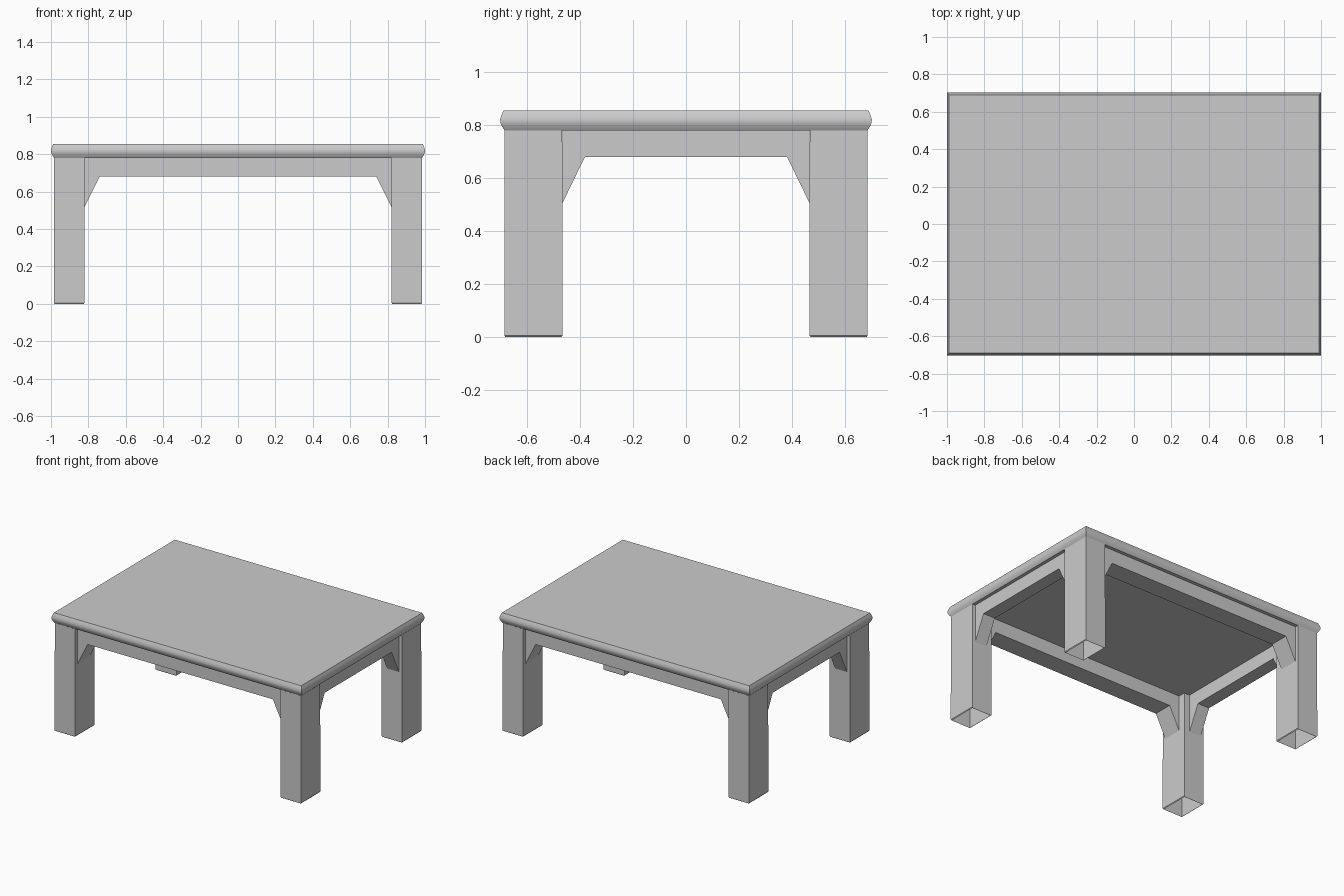
import bpy, bmesh
from math import radians

if "Cube" in bpy.data.objects:
    bpy.data.objects.remove(bpy.data.objects["Cube"])


def finish(name, bm, smooth=False):
    bmesh.ops.recalc_face_normals(bm, faces=bm.faces)
    mesh = bpy.data.meshes.new(name)
    bm.to_mesh(mesh)
    bm.free()
    obj = bpy.data.objects.new(name, mesh)
    bpy.context.collection.objects.link(obj)
    if smooth:
        bpy.context.view_layer.objects.active = obj
        obj.select_set(True)
        bpy.ops.object.shade_smooth_by_angle(angle=radians(35))
        obj.select_set(False)
    return obj


def ring(bm, hx, hy, z, cx=0, cy=0):
    return [bm.verts.new((cx + sx * hx, cy + sy * hy, z))
            for sx, sy in ((-1, -1), (1, -1), (1, 1), (-1, 1))]


def bridge(bm, rings):
    for a, b in zip(rings, rings[1:]):
        for i in range(4):
            j = (i + 1) % 4
            bm.faces.new((a[i], a[j], b[j], b[i]))


# Table top with a rounded rim: (inset, height)
bm = bmesh.new()
rim = [(0.017, 0.78), (0.007, 0.795), (0.001, 0.81), (0, 0.822),
       (0.005, 0.838), (0.012, 0.855)]
rings = [ring(bm, 1 - d, 0.702 - d, z) for d, z in rim]
bridge(bm, rings)
bm.faces.new(rings[0])
bm.faces.new(rings[-1])
finish("table_top", bm, smooth=True)

# Hollow legs, open at the foot, with a slightly eased bottom edge
for yname, sy in (("front", -1), ("back", 1)):
    for xname, sx in (("left", -1), ("right", 1)):
        bm = bmesh.new()
        bridge(bm, [ring(bm, hx, hy, z, sx * 0.9025, sy * 0.5765)
                    for hx, hy, z in ((0.078, 0.106, 0), (0.0825, 0.11, 0.006),
                                      (0.0815, 0.109, 0.78))])
        finish(f"{yname}_{xname}_leg", bm)


# Aprons with corner braces, one extruded outline per side
def apron(name, end, reach, low, inner, outer, along_x):
    outline = [(-end, 0.78), (-end, low), (-reach, 0.68),
               (reach, 0.68), (end, low), (end, 0.78)]
    bm = bmesh.new()
    a, b = [[bm.verts.new((u, d, z) if along_x else (d, u, z))
             for u, z in outline] for d in (inner, outer)]
    bm.faces.new(a)
    bm.faces.new(b)
    for i in range(6):
        j = (i + 1) % 6
        bm.faces.new((a[i], a[j], b[j], b[i]))
    finish(name, bm)


for s, long_side, short_side in ((-1, "front", "left"), (1, "back", "right")):
    apron(long_side + "_apron", 0.82, 0.74, 0.52, s * 0.52, s * 0.66, True)
    apron(short_side + "_apron", 0.467, 0.382, 0.505, s * 0.865, s * 0.96, False)
